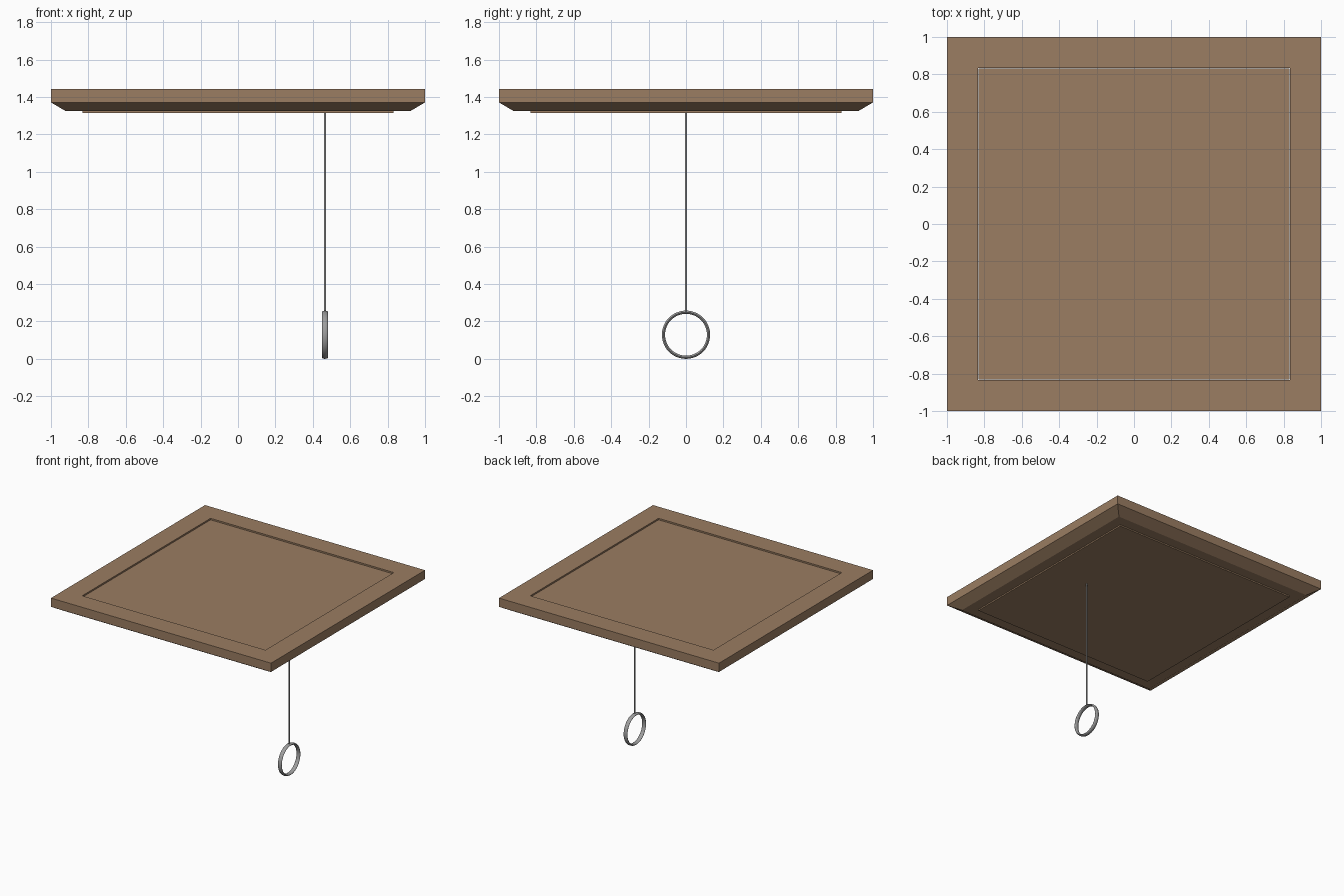
import bpy, bmesh, math

if "Cube" in bpy.data.objects:
    bpy.data.objects.remove(bpy.data.objects["Cube"])


def material(name, rgb):
    m = bpy.data.materials.new(name)
    m.diffuse_color = (*rgb, 1)
    m.use_nodes = True
    m.node_tree.nodes["Principled BSDF"].inputs["Base Color"].default_value = m.diffuse_color
    return m


wood = material("brown wood", (0.325, 0.205, 0.122))
metal = material("grey metal", (0.34, 0.34, 0.34))


def add_object(name, bm, mat, smooth=False):
    bmesh.ops.recalc_face_normals(bm, faces=bm.faces[:])
    mesh = bpy.data.meshes.new(name)
    bm.to_mesh(mesh)
    bm.free()
    mesh.materials.append(mat)
    ob = bpy.data.objects.new(name, mesh)
    bpy.context.collection.objects.link(ob)
    if smooth:
        bpy.ops.object.select_all(action='DESELECT')
        ob.select_set(True)
        bpy.context.view_layer.objects.active = ob
        bpy.ops.object.shade_smooth_by_angle(angle=math.radians(50))
    return ob


def sweep_round(bm, profile, sides, start=0.0):
    """Revolve a closed (radius, height) profile about z."""
    rings = []
    for i in range(sides):
        a = start + 2 * math.pi * i / sides
        rings.append([bm.verts.new((r * math.cos(a), r * math.sin(a), h)) for r, h in profile])
    n = len(profile)
    for i in range(sides):
        p, q = rings[i], rings[(i + 1) % sides]
        for j in range(n):
            k = (j + 1) % n
            bm.faces.new((p[j], q[j], q[k], p[k]))


# Square frame with a chamfered underside: a four-sided revolve
diag = math.sqrt(2)
section = [(0.833, 1.443), (1.0, 1.443), (1.0, 1.371), (0.92, 1.324), (0.833, 1.324)]
bm = bmesh.new()
sweep_round(bm, [(r * diag, h) for r, h in section], 4, math.pi / 4)
add_object("hatch_frame", bm, wood)

# Door panel, set slightly below the frame top and proud of its underside
bm = bmesh.new()
bmesh.ops.create_cube(bm, size=1)
bmesh.ops.scale(bm, vec=(1.664, 1.664, 0.117), verts=bm.verts)
bmesh.ops.translate(bm, vec=(0, 0, 1.3725), verts=bm.verts)
add_object("hatch_door", bm, wood)

# Pull cord
PULL_X = 0.465
bm = bmesh.new()
bmesh.ops.create_cone(bm, cap_ends=True, segments=8, radius1=0.006, radius2=0.006, depth=1.065)
bmesh.ops.translate(bm, vec=(PULL_X, 0, 0.7875), verts=bm.verts)
add_object("pull_cord", bm, metal, True)

# Pull ring: wide oval section, standing in the side plane
oval = [(0.1205 + 0.0085 * math.cos(2 * math.pi * i / 12),
         0.017 * math.sin(2 * math.pi * i / 12)) for i in range(12)]
bm = bmesh.new()
sweep_round(bm, oval, 48)
ring = add_object("pull_ring", bm, metal, True)
ring.rotation_euler = (0, math.pi / 2, 0)
ring.location = (PULL_X, 0, 0.129)
